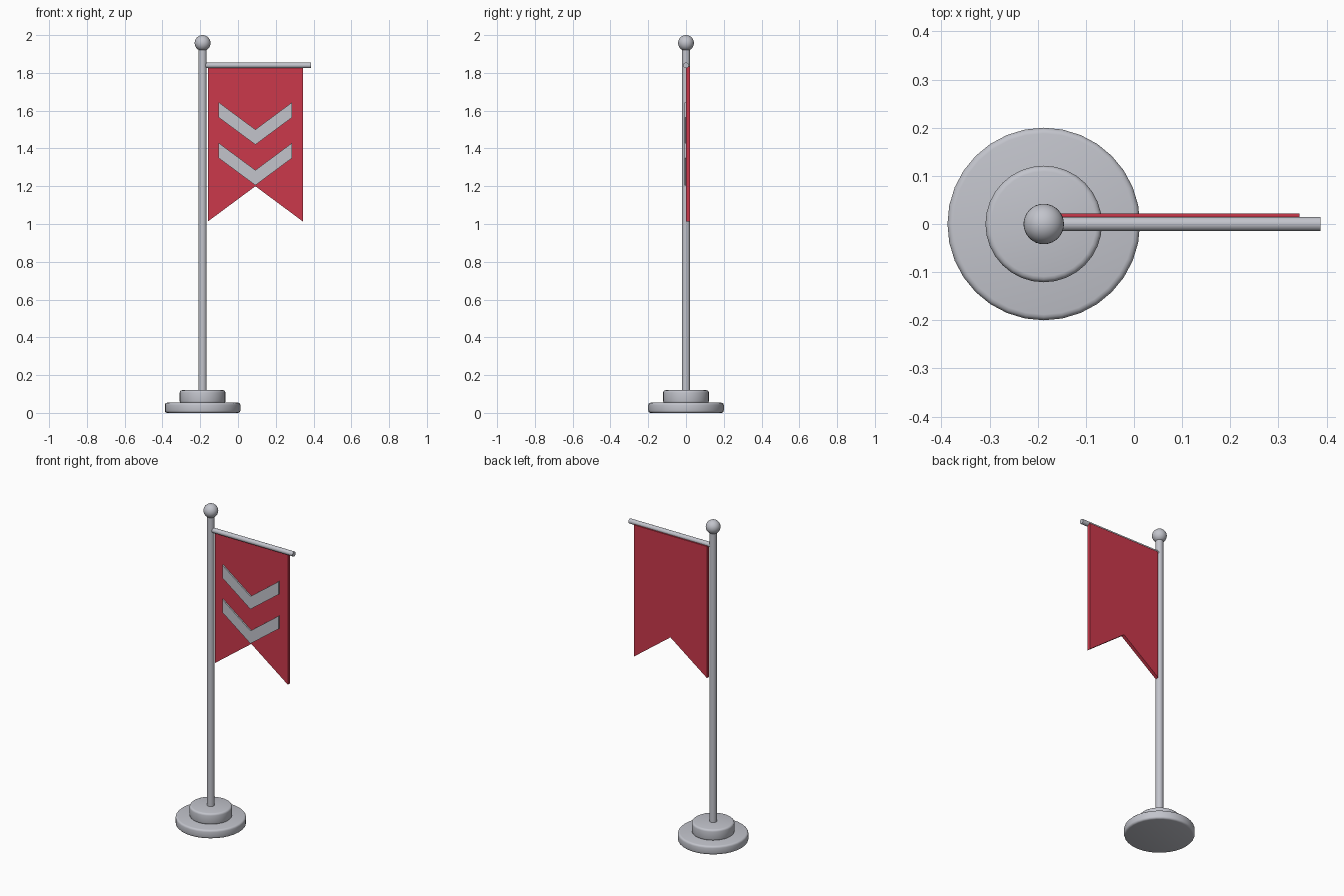
import bpy, bmesh, math
from mathutils import Matrix

if "Cube" in bpy.data.objects:
    bpy.data.objects.remove(bpy.data.objects["Cube"])

POLE_X = -0.1875
FLAG_X = 0.092


def material(name, rgb):
    m = bpy.data.materials.new(name)
    m.diffuse_color = (*rgb, 1)
    m.use_nodes = True
    m.node_tree.nodes["Principled BSDF"].inputs["Base Color"].default_value = m.diffuse_color
    return m


METAL = material("light grey metal", (0.54, 0.55, 0.60))
RED = material("red cloth", (0.60, 0.04, 0.07))


def finish(name, bm, mat, smooth=False):
    bmesh.ops.recalc_face_normals(bm, faces=bm.faces)
    me = bpy.data.meshes.new(name)
    bm.to_mesh(me)
    bm.free()
    me.materials.append(mat)
    ob = bpy.data.objects.new(name, me)
    bpy.context.collection.objects.link(ob)
    if smooth:
        bpy.ops.object.select_all(action='DESELECT')
        ob.select_set(True)
        bpy.context.view_layer.objects.active = ob
        bpy.ops.object.shade_smooth_by_angle(angle=math.radians(40))
    return ob


def cylinder(name, r, length, matrix, sides=32, bevel=0):
    bm = bmesh.new()
    bmesh.ops.create_cone(bm, cap_ends=True, segments=sides, radius1=r, radius2=r,
                          depth=length, matrix=matrix)
    if bevel:
        rims = [e for e in bm.edges if any(len(f.verts) > 4 for f in e.link_faces)]
        bmesh.ops.bevel(bm, geom=rims, offset=bevel, segments=3, profile=0.5,
                        affect='EDGES')
    return finish(name, bm, METAL, True)


def upright(name, r, z0, z1, **kw):
    return cylinder(name, r, z1 - z0, Matrix.Translation((POLE_X, 0, (z0 + z1) / 2)), **kw)


def panel(name, outline, y0, y1, mat):
    """Extrude an x-z outline from y0 back to y1."""
    bm = bmesh.new()
    face = bm.faces.new([bm.verts.new((FLAG_X + x, y0, z)) for x, z in outline])
    ext = bmesh.ops.extrude_face_region(bm, geom=[face])
    verts = [g for g in ext["geom"] if isinstance(g, bmesh.types.BMVert)]
    bmesh.ops.translate(bm, verts=verts, vec=(0, y1 - y0, 0))
    return finish(name, bm, mat)


# Stepped round base and pole
upright("base_plate", 0.2, 0, 0.054, bevel=0.012)
upright("base_collar", 0.121, 0.05, 0.12, bevel=0.012)
upright("pole", 0.022, 0.11, 1.94, sides=24)

# Ball on top
bm = bmesh.new()
bmesh.ops.create_uvsphere(bm, u_segments=32, v_segments=16, radius=0.042,
                          matrix=Matrix.Translation((POLE_X, 0, 1.958)))
finish("finial_ball", bm, METAL, True)

# Horizontal rod
end = 0.3875
cylinder("crossbar", 0.015, end - POLE_X,
         Matrix.Translation(((end + POLE_X) / 2, 0, 1.84)) @ Matrix.Rotation(math.pi / 2, 4, 'Y'),
         sides=20)

# Swallow-tailed banner
panel("banner", [(-0.252, 1.835), (-0.252, 1.013), (0, 1.2), (0.252, 1.013), (0.252, 1.835)],
      0, 0.022, RED)

# Two chevron plates on the front
for i, z in enumerate((1.42, 1.205)):
    panel(f"chevron_{i + 1}",
          [(0, z), (0.194, z + 0.144), (0.194, z + 0.224), (0, z + 0.08),
           (-0.194, z + 0.224), (-0.194, z + 0.144)], -0.009, 0.0005, METAL)
